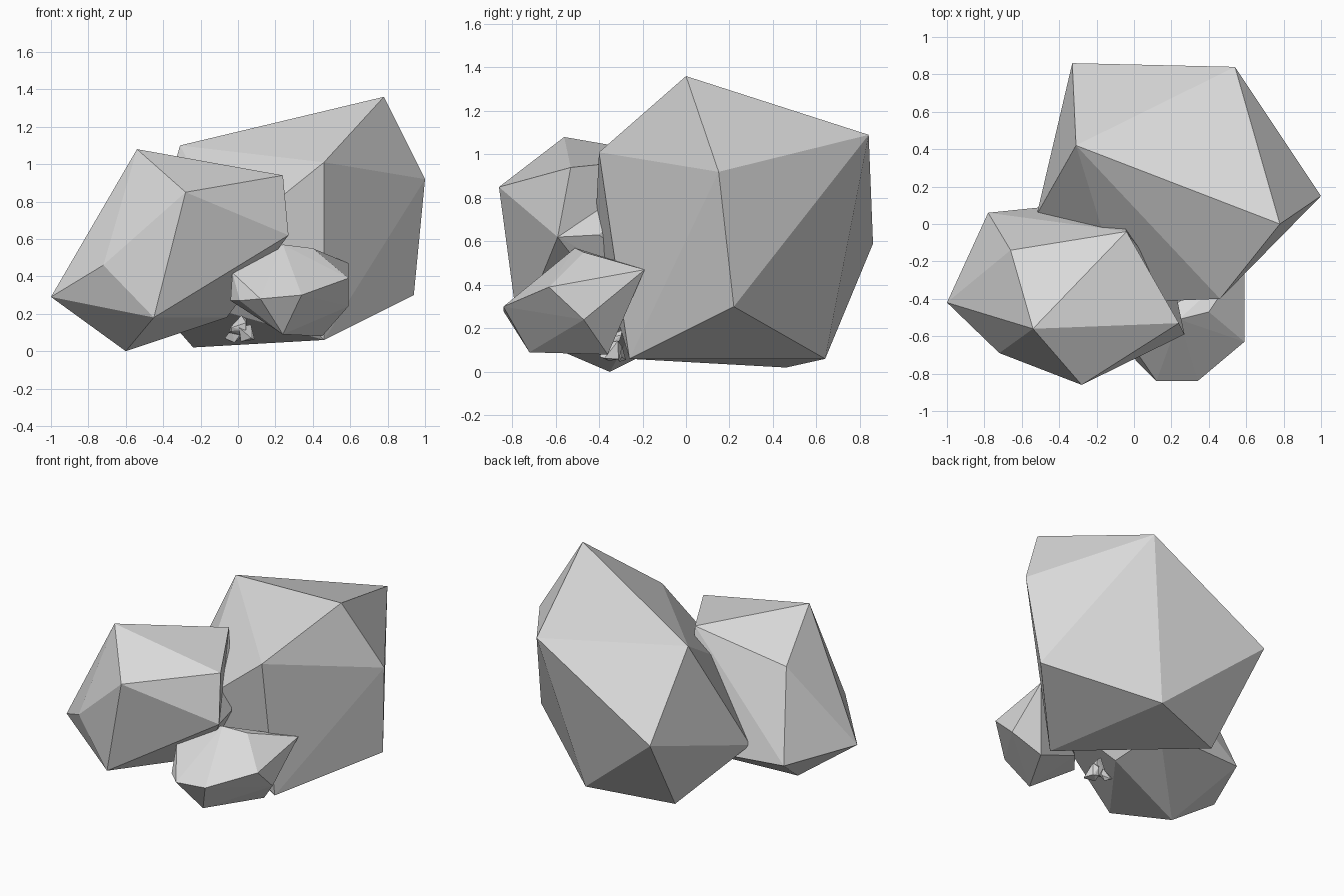
import bpy
import bmesh
import random
from mathutils import Vector

# Remove only the default cube
default_cube = bpy.data.objects.get("Cube")
if default_cube:
    bpy.data.objects.remove(default_cube, do_unlink=True)

# One plain grey stone material
stone = bpy.data.materials.new("grey_stone")
stone.use_nodes = True
stone_colour = (.7, .7, .7, 1)
stone.diffuse_color = stone_colour
for node in stone.node_tree.nodes:
    if node.type == "BSDF_PRINCIPLED":
        node.inputs["Base Color"].default_value = stone_colour
        node.inputs["Roughness"].default_value = .9


def chiselled_rock(name, corners, notch=None):
    """Wrap a flat-faced rock around its corners; notch turns one edge inwards."""
    bm = bmesh.new()
    points = [bm.verts.new(Vector(corner)) for corner in corners]
    notch_ends = [points[i] for i in notch] if notch else []
    hull = bmesh.ops.convex_hull(bm, input=points)
    # Turn the ridge between the two notch corners into a shallow hollow
    ridge = bm.edges.get(notch_ends) if notch_ends else None
    if ridge:
        bmesh.ops.rotate_edges(bm, edges=[ridge], use_ccw=False)
    # Drop any corner that ended up inside the rock
    unused = [v for v in hull["geom_interior"] if isinstance(v, bmesh.types.BMVert)]
    bmesh.ops.delete(bm, geom=unused, context="VERTS")
    bmesh.ops.recalc_face_normals(bm, faces=list(bm.faces))
    mesh = bpy.data.meshes.new(name)
    bm.to_mesh(mesh)
    bm.free()
    mesh.materials.append(stone)
    rock = bpy.data.objects.new(name, mesh)
    bpy.context.scene.collection.objects.link(rock)


def random_pebble(name, centre, size, rng):
    """Make a tiny rock from random directions around a centre."""
    corners = []
    for _ in range(10):
        direction = Vector([rng.uniform(-1, 1) for axis in "xyz"]).normalized()
        corners.append(Vector(centre) + direction * size)
    chiselled_rock(name, corners)


# Tall boulder at the back: crown, shoulders, then base
chiselled_rock("large_boulder", [
    (.78, 0, 1.36), (.46, -.4, 1.01), (1, .15, .92),
    (.54, .84, 1.09), (-.31, .42, 1.1), (-.33, .86, .59),
    (-.05, -.42, .6), (-.52, .05, .34), (.94, .22, .3),
    (.31, .64, .06), (.46, -.26, .06), (-.24, .46, .02),
])

# Leaning boulder at the front right: top, girdle, then underside
chiselled_rock("middle_boulder", [
    (-.54, -.56, 1.08), (.24, -.53, .94), (-.28, -.86, .85),
    (-.66, -.14, .84), (-.04, -.04, .99),
    (.27, -.59, .62), (.23, -.4, .63), (-.72, -.69, .46),
    (-1, -.42, .29), (-.78, .06, .27), (-.1, .13, .24),
    (-.45, -.77, .18), (-.06, -.25, .18), (-.6, -.35, 0),
], notch=(1, 6))

# Small boulder at the front left: top, girdle, then underside
chiselled_rock("small_boulder", [
    (.4, -.47, .55), (.24, -.51, .57), (.11, -.5, .53), (.59, -.19, .47),
    (-.03, -.62, .42), (.59, -.63, .39), (.01, -.73, .27),
    (.12, -.84, .28), (.34, -.84, .3), (-.04, -.62, .27), (.59, -.47, .24),
    (.24, -.72, .09), (.45, -.36, .08), (.15, -.39, .2),
])

# Loose chips in the gap between the boulders
rng = random.Random(4)
chips = [
    ((0, -.33, .14), .065),
    ((-.03, -.3, .09), .045),
    ((.05, -.35, .1), .06),
]
for index, (centre, size) in enumerate(chips):
    random_pebble("pebble_" + "abc"[index], centre, size, rng)
